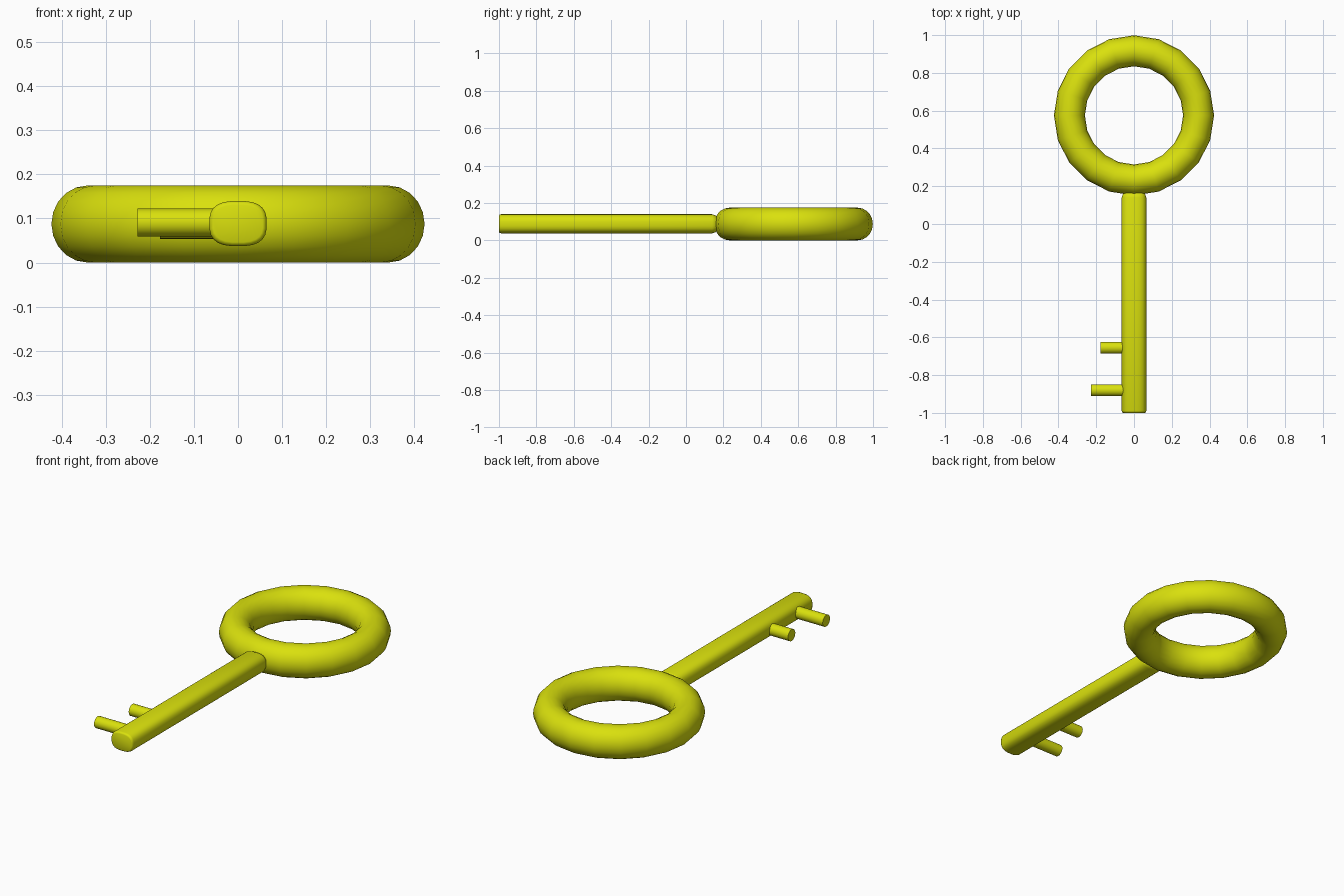
import bpy, bmesh
from math import sin, cos, pi, copysign

if "Cube" in bpy.data.objects:
    bpy.data.objects.remove(bpy.data.objects["Cube"])

gold = bpy.data.materials.new("yellow_metal")
gold.diffuse_color = (0.7, 0.75, 0.004, 1)
gold.use_nodes = True
gold.node_tree.nodes["Principled BSDF"].inputs["Base Color"].default_value = gold.diffuse_color
MID_Z = 0.0875


def finish(obj, angle=50):
    obj.data.materials.append(gold)
    bpy.ops.object.select_all(action='DESELECT')
    obj.select_set(True)
    bpy.context.view_layer.objects.active = obj
    bpy.ops.object.shade_smooth_by_angle(angle=angle * pi / 180)


# Ring bow: 20-sided torus, slightly taller than wide in section
bpy.ops.mesh.primitive_torus_add(major_segments=20, minor_segments=20,
                                 major_radius=0.342, minor_radius=0.082,
                                 location=(0, 0.575, MID_Z))
bow = bpy.context.object
bow.name = "ring_bow"
bow.scale.z = 0.0875 / 0.082
bpy.ops.object.transform_apply(location=False, rotation=False, scale=True)
finish(bow, 60)


# Shaft: rounded-rectangle section lofted along y with softened ends
def section(bm, y, inset, n=24):
    ring = []
    for i in range(n):
        a = 2 * pi * (i + 0.5) / n
        c, s = cos(a), sin(a)
        x = copysign(abs(c) ** 0.72, c) * (0.0655 - inset)
        z = copysign(abs(s) ** 0.72, s) * (0.0515 - inset)
        ring.append(bm.verts.new((x, y, z)))
    return ring


bm = bmesh.new()
stations = [(-1.0, 0.009), (-0.997, 0.003), (-0.988, 0),
            (0.14, 0), (0.158, 0.006), (0.17, 0.02)]
rings = [section(bm, y, inset) for y, inset in stations]
for a, b in zip(rings, rings[1:]):
    for i in range(len(a)):
        j = (i + 1) % len(a)
        bm.faces.new((a[i], a[j], b[j], b[i]))
bm.faces.new(rings[0])
bm.faces.new(rings[-1])
bmesh.ops.recalc_face_normals(bm, faces=bm.faces)
mesh = bpy.data.meshes.new("shaft")
bm.to_mesh(mesh)
bm.free()
shaft = bpy.data.objects.new("shaft", mesh)
shaft.location.z = MID_Z + 0.001
bpy.context.collection.objects.link(shaft)
finish(shaft)

# Teeth: two small pegs on the left of the shaft
for name, y, z, tip in (("long_tooth", -0.88, 0.091, -0.228),
                        ("short_tooth", -0.655, 0.085, -0.177)):
    root = -0.03
    bpy.ops.mesh.primitive_cylinder_add(vertices=20, radius=0.0315, depth=root - tip,
                                        location=((root + tip) / 2, y, z),
                                        rotation=(0, pi / 2, 0))
    tooth = bpy.context.object
    tooth.name = name
    finish(tooth)
